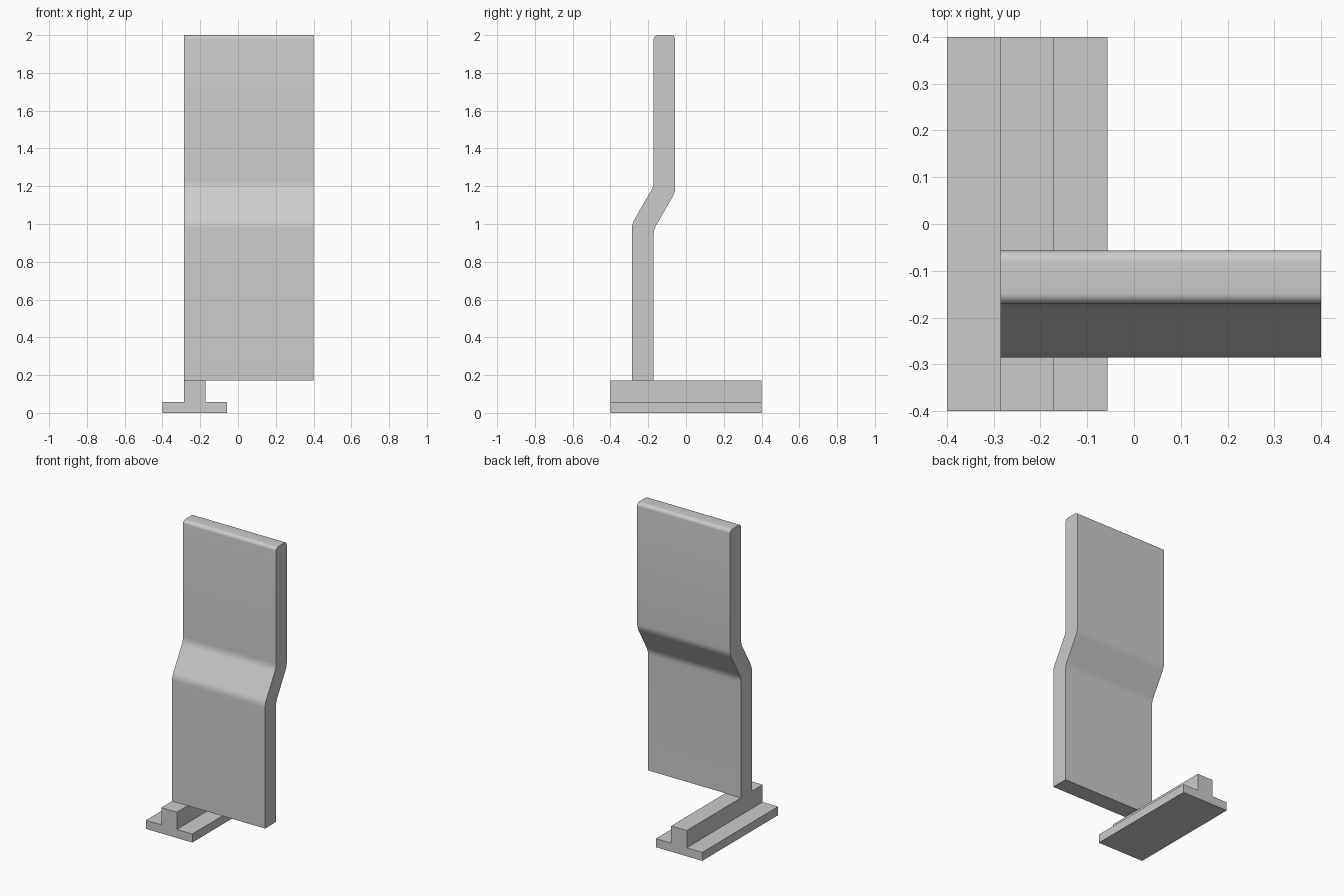
import bpy, bmesh, math
from mathutils import Vector

cube = bpy.data.objects.get("Cube")
if cube:
    bpy.data.objects.remove(cube)

grey = bpy.data.materials.new("plain grey")
grey.use_nodes = True
COLOUR = (0.6, 0.6, 0.6, 1)
grey.diffuse_color = COLOUR
grey.node_tree.nodes["Principled BSDF"].inputs["Base Color"].default_value = COLOUR


def rounded(points, steps=6):
    """Replace each (a, b, radius) corner by a tangent arc."""
    out = []
    n = len(points)
    for i, (a, b, r) in enumerate(points):
        p = Vector((a, b))
        if r == 0:
            out.append(p)
            continue
        d0 = (Vector(points[i - 1][:2]) - p).normalized()
        d1 = (Vector(points[(i + 1) % n][:2]) - p).normalized()
        half = d0.angle(d1) / 2
        centre = p + (d0 + d1).normalized() * r / math.sin(half)
        start = p + d0 * r / math.tan(half) - centre
        end = p + d1 * r / math.tan(half) - centre
        sweep = start.angle_signed(end)
        for k in range(steps + 1):
            t = -sweep * k / steps
            c, s = math.cos(t), math.sin(t)
            out.append(centre + Vector((start.x * c - start.y * s,
                                        start.x * s + start.y * c)))
    return out


def extrude(name, profile, place, direction):
    """Sweep a flat profile along a straight direction."""
    bm = bmesh.new()
    face = bm.faces.new([bm.verts.new(place(p)) for p in profile])
    new = bmesh.ops.extrude_face_region(bm, geom=[face])["geom"]
    verts = [v for v in new if isinstance(v, bmesh.types.BMVert)]
    bmesh.ops.translate(bm, verts=verts, vec=direction)
    bmesh.ops.recalc_face_normals(bm, faces=bm.faces)
    mesh = bpy.data.meshes.new(name)
    bm.to_mesh(mesh)
    bm.free()
    mesh.materials.append(grey)
    obj = bpy.data.objects.new(name, mesh)
    bpy.context.collection.objects.link(obj)
    bpy.ops.object.select_all(action='DESELECT')
    obj.select_set(True)
    bpy.context.view_layer.objects.active = obj
    bpy.ops.object.shade_smooth_by_angle(angle=math.radians(30))
    return obj


# Inverted T rail running front to back
rail = [(-0.4, 0), (-0.057, 0), (-0.057, 0.057), (-0.171, 0.057),
        (-0.171, 0.172), (-0.286, 0.172), (-0.286, 0.057), (-0.4, 0.057)]
extrude("rail", rail, lambda p: (p[0], -0.4, p[1]), (0, 0.8, 0))

# Upright panel with a joggle bend, profile in y and z
panel = rounded([(-0.286, 0.172, 0), (-0.171, 0.172, 0),
                 (-0.171, 0.97, 0.1), (-0.057, 1.168, 0.1),
                 (-0.057, 2.0, 0.023), (-0.171, 2.0, 0.023),
                 (-0.171, 1.2, 0.1), (-0.286, 1.002, 0.1)])
extrude("panel", panel, lambda p: (-0.286, p.x, p.y), (0.686, 0, 0))
